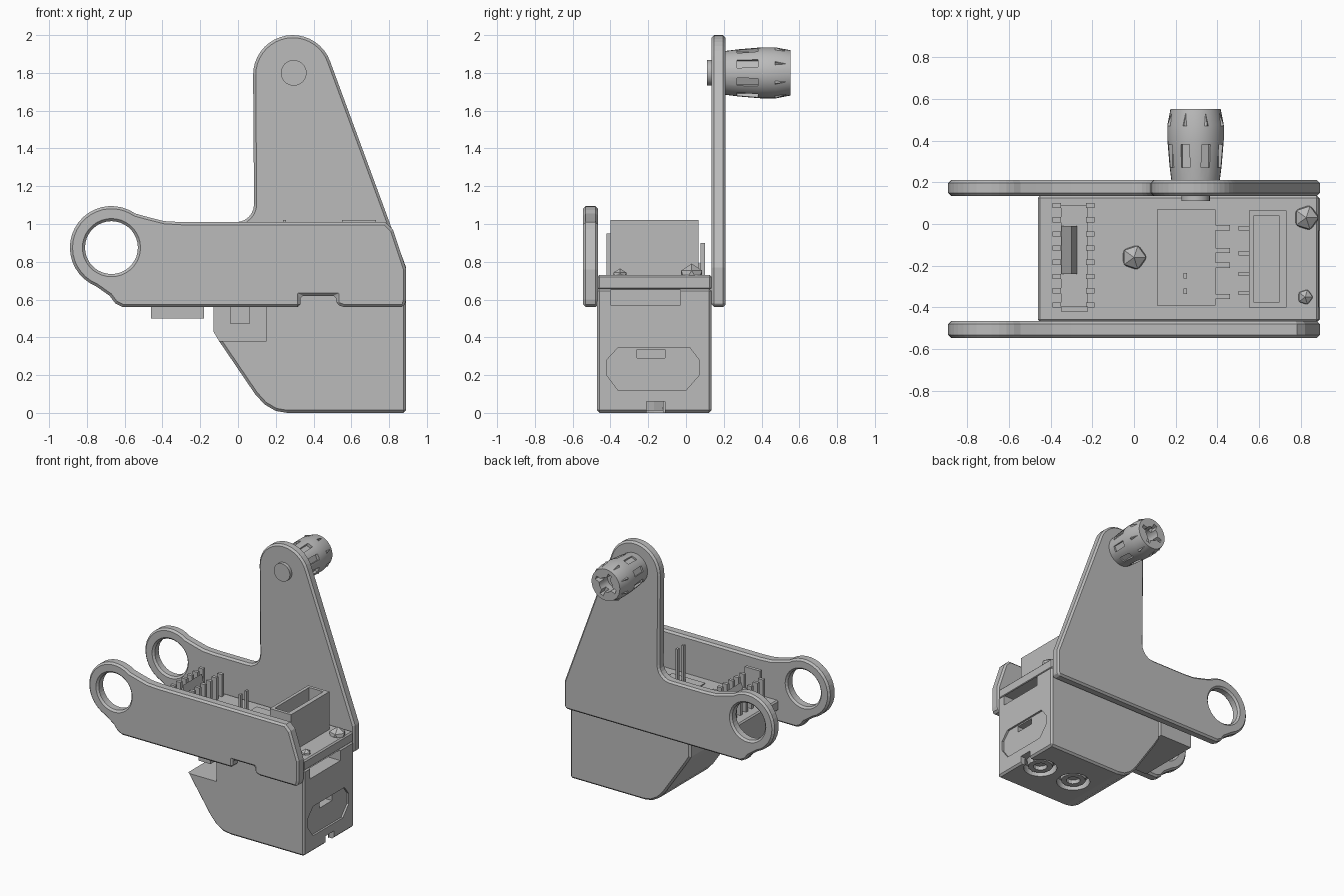
import bpy, bmesh, math
from mathutils import Matrix, Vector

if "Cube" in bpy.data.objects:
    bpy.data.objects.remove(bpy.data.objects["Cube"], do_unlink=True)

grey = bpy.data.materials.new("plain grey")
grey.use_nodes = True
grey.diffuse_color = (0.5, 0.5, 0.5, 1)
grey.node_tree.nodes["Principled BSDF"].inputs["Base Color"].default_value = (0.5, 0.5, 0.5, 1)


def finish(name, bm):
    bmesh.ops.recalc_face_normals(bm, faces=bm.faces)
    mesh = bpy.data.meshes.new(name)
    bm.to_mesh(mesh)
    bm.free()
    mesh.materials.append(grey)
    ob = bpy.data.objects.new(name, mesh)
    bpy.context.scene.collection.objects.link(ob)
    return ob


def add_box(bm, x0, x1, y0, y1, z0, z1, matrix=Matrix()):
    place = Matrix.Translation(((x0 + x1) / 2, (y0 + y1) / 2, (z0 + z1) / 2))
    size = Matrix.Diagonal((x1 - x0, y1 - y0, z1 - z0, 1))
    bmesh.ops.create_cube(bm, size=1, matrix=matrix @ place @ size)


def boxes(name, *bounds):
    bm = bmesh.new()
    for b in bounds:
        add_box(bm, *b)
    return finish(name, bm)


def prism(name, points, a, b, axis="Y"):
    """Extrude an outline: (x, z) along y, or (y, z) along x."""
    bm = bmesh.new()
    if axis == "Y":
        verts = [bm.verts.new((p, a, q)) for p, q in points]
        step = Vector((0, b - a, 0))
    else:
        verts = [bm.verts.new((a, p, q)) for p, q in points]
        step = Vector((b - a, 0, 0))
    face = bm.faces.new(verts)
    ext = bmesh.ops.extrude_face_region(bm, geom=[face])
    bmesh.ops.translate(bm, vec=step, verts=[v for v in ext["geom"] if isinstance(v, bmesh.types.BMVert)])
    return finish(name, bm)


def lathe(name, profile, origin, axis="Y", steps=32):
    """Spin (radius, height) points about an axis."""
    bm = bmesh.new()
    vs = [bm.verts.new((r, 0, h)) for r, h in profile]
    es = [bm.edges.new(pair) for pair in zip(vs, vs[1:])]
    bmesh.ops.spin(bm, geom=vs + es, cent=(0, 0, 0), axis=(0, 0, 1), angle=math.tau, steps=steps)
    bmesh.ops.remove_doubles(bm, verts=bm.verts, dist=0.0005)
    turn = Matrix.Rotation(-math.pi / 2, 4, "X") if axis == "Y" else Matrix()
    bm.transform(Matrix.Translation(origin) @ turn)
    return finish(name, bm)


def cut(target, cutter):
    mod = target.modifiers.new("cut", "BOOLEAN")
    mod.operation, mod.solver, mod.object = "DIFFERENCE", "EXACT", cutter
    cutter.hide_render = True
    cutter.hide_viewport = True


def bevel(ob, width):
    mod = ob.modifiers.new("edge", "BEVEL")
    mod.width, mod.segments = width, 1
    mod.limit_method, mod.angle_limit = "ANGLE", math.radians(60)


def smooth(ob):
    bpy.ops.object.select_all(action="DESELECT")
    ob.select_set(True)
    bpy.context.view_layer.objects.active = ob
    bpy.ops.object.shade_smooth_by_angle(angle=math.radians(35))


def arc(cx, cz, r, start, end, n):
    angles = [math.radians(start + (end - start) * i / n) for i in range(n + 1)]
    return [(cx + r * math.cos(t), cz + r * math.sin(t)) for t in angles]


# Side plates sharing the ringed arm
RING = (-0.67, 0.875)
arm = [(-0.3, 1.01), (-0.39, 1.015), (-0.47, 1.035)] + arc(*RING, 0.22, 55, 248, 20)
arm += [(-0.68, 0.62), (-0.65, 0.58), (-0.61, 0.56)]
front_edge = [(0.33, 0.56), (0.33, 0.62), (0.52, 0.62), (0.52, 0.575), (0.56, 0.56),
              (0.88, 0.56), (0.89, 0.6), (0.89, 0.76), (0.82, 0.97), (0.78, 1.01)]
back_edge = [(0.88, 0.56), (0.89, 0.58), (0.89, 0.77)]
back_edge += arc(0.29, 1.79, 0.21, 20, 180, 18) + arc(-0.01, 1.105, 0.095, 0, -90, 6)

for name, edge, y0, y1 in (("front_plate", front_edge, -0.545, -0.465),
                           ("back_plate", back_edge, 0.135, 0.21)):
    plate = prism(name, arm + edge, y0, y1)
    hole = prism(name + "_hole_cutter", arc(*RING, 0.14, 0, 350, 35), y0 - 0.1, y1 + 0.1)
    cut(plate, hole)
    bevel(plate, 0.014)

# Lower housing with sloping end
outline = [(-0.13, 0.66), (-0.13, 0.43), (-0.1, 0.38), (0.09, 0.1), (0.14, 0.045),
           (0.2, 0.01), (0.26, 0), (0.89, 0), (0.89, 0.66)]
housing = prism("housing", outline, -0.472, 0.135)
bevel(housing, 0.014)
cut(housing, boxes("housing_slot_cutter",
                   (-0.3, 0.15, -0.6, -0.2, 0.38, 0.56),
                   (0.7, 1.0, -0.4, -0.03, 0.57, 0.65),
                   (0.85, 1.0, -0.21, -0.11, -0.02, 0.06)))
port = [(-0.42, 0.2), (-0.36, 0.12), (0.0, 0.12), (0.07, 0.2),
        (0.07, 0.28), (0.02, 0.345), (-0.36, 0.345), (-0.42, 0.28)]
cut(housing, prism("port_cutter", port, 0.875, 1.0, "X"))
cut(housing, boxes("port_slot_cutter", (0.78, 1.0, -0.26, -0.11, 0.29, 0.335)))

# Round sockets underneath, each with a hub
for i, x in enumerate((0.74, 0.43)):
    rim = [(0, -0.05), (0.12, -0.05), (0.12, 0.06), (0, 0.06)]
    cut(housing, lathe("socket_cutter_%d" % i, rim, (x, -0.17, 0), "Z"))
    hub = [(0, 0.04), (0.045, 0.04), (0.05, 0.012), (0.09, 0.012), (0.1, 0.065), (0, 0.065)]
    lathe("socket_hub_%d" % i, hub, (x, -0.17, 0), "Z", 12)

# Deck between the plates
deck = boxes("deck", (-0.46, 0.885, -0.468, 0.135, 0.65, 0.73))
bevel(deck, 0.01)
boxes("deck_panel", (0.11, 0.39, -0.39, 0.07, 0.72, 0.738))
boxes("panel_tabs", *[(0.385, 0.46, y, y + 0.025, 0.72, 0.74) for y in (-0.36, -0.21, -0.14, -0.03)])
boxes("contact_pins", *[(0.237, 0.255, y, y + 0.025, 0.72, 1.02) for y in (-0.335, -0.26)])
boxes("underside_block", (-0.46, -0.18, -0.41, 0.09, 0.5, 0.66))
boxes("latch_peg", (-0.04, 0.06, -0.42, -0.19, 0.47, 0.6))

# Tall open socket
tower = boxes("tall_socket", (0.55, 0.73, -0.4, 0.065, 0.72, 1.02))
cut(tower, boxes("tall_socket_cutter", (0.575, 0.695, -0.375, 0.04, 0.77, 1.1)))
boxes("socket_ribs", *[(0.5, 0.56, y, y + 0.02, 0.72, 0.76) for y in (-0.34, -0.25, -0.15, -0.03)])

# Toothed connector
teeth = [(x, x + 0.04, -0.4 + 0.068 * i, -0.375 + 0.068 * i, 0.72, 0.9)
         for x in (-0.39, -0.23) for i in range(8)]
boxes("connector_teeth", *teeth)
boxes("connector_base", (-0.35, -0.22, -0.415, 0.09, 0.72, 0.79), (-0.35, -0.22, -0.42, -0.395, 0.72, 0.95))
prism("connector_blade", [(-0.35, 0.78), (-0.27, 0.78), (-0.3, 0.91)], -0.24, -0.01)

# Faceted screw heads
for i, (x, y, r) in enumerate(((0, -0.16, 0.065), (0.825, 0.03, 0.065), (0.82, -0.35, 0.04))):
    bm = bmesh.new()
    bmesh.ops.create_icosphere(bm, subdivisions=1, radius=r, matrix=Matrix.Translation((x, y, 0.725)))
    finish("screw_head_%d" % i, bm)

# Slotted knob on the tall plate
HUB = Vector((0.295, 0, 1.8))
knob_profile = [(0, 0.2), (0.115, 0.2), (0.125, 0.28), (0.135, 0.4), (0.135, 0.475), (0.12, 0.552),
                (0.055, 0.552), (0.055, 0.45), (0, 0.45)]
knob = lathe("knob", knob_profile, HUB)
smooth(knob)
grooves, fins = bmesh.new(), bmesh.new()
for i in range(8):
    spin = Matrix.Translation(HUB) @ Matrix.Rotation(math.tau * (i + 0.5) / 8, 4, "Y")
    add_box(grooves, -0.022, 0.022, 0.27, 0.38, 0.11, 0.16, spin)
    if i % 2:
        add_box(grooves, -0.015, 0.015, 0.5, 0.6, 0.03, 0.09, spin)
    # Tapering fin around the collar
    tip = [fins.verts.new(spin @ Vector(p)) for p in
           ((-0.03, 0.47, 0.11), (0.03, 0.47, 0.11), (0.0, 0.47, 0.147), (0.0, 0.548, 0.118))]
    for tri in ((0, 1, 2), (0, 1, 3), (1, 2, 3), (2, 0, 3)):
        fins.faces.new([tip[k] for k in tri])
cut(knob, finish("knob_groove_cutter", grooves))
finish("knob_fins", fins)
smooth(lathe("knob_rivet", [(0, 0.11), (0.068, 0.11), (0.068, 0.2), (0, 0.2)], HUB))
